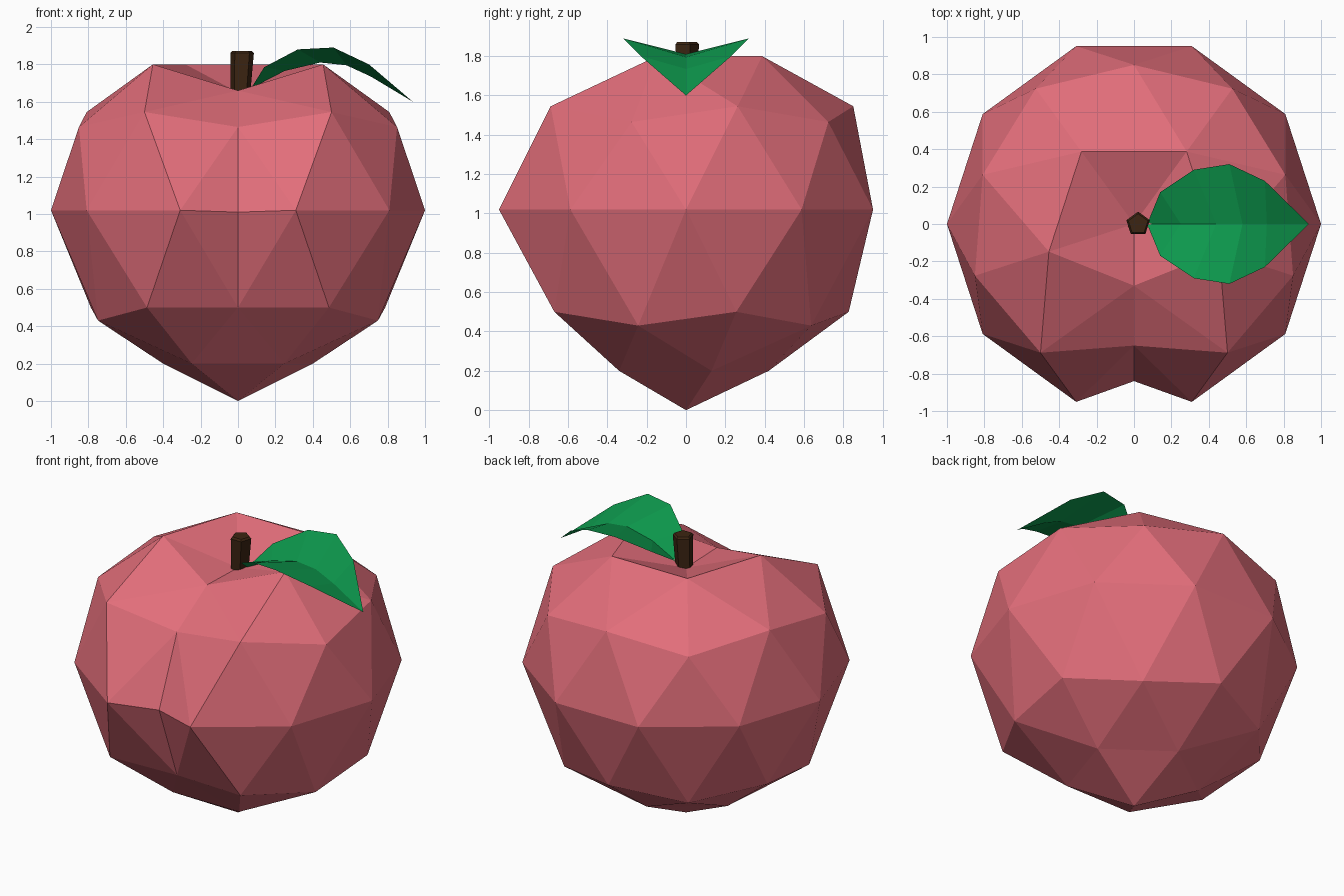
import bpy, bmesh, math
from mathutils import Matrix, Vector

if "Cube" in bpy.data.objects:
    bpy.data.objects.remove(bpy.data.objects["Cube"])


def material(name, rgb):
    m = bpy.data.materials.new(name)
    m.diffuse_color = (*rgb, 1)
    m.use_nodes = True
    m.node_tree.nodes["Principled BSDF"].inputs["Base Color"].default_value = m.diffuse_color
    return m


def add_object(name, bm, mat):
    me = bpy.data.meshes.new(name)
    bm.to_mesh(me)
    bm.free()
    me.materials.append(mat)
    ob = bpy.data.objects.new(name, me)
    bpy.context.collection.objects.link(ob)
    return ob


red = material("fruit_red", (0.76, 0.155, 0.195))
green = material("leaf_green", (0.004, 0.32, 0.075))
brown = material("stem_brown", (0.045, 0.018, 0.006))

# Fruit: low icosphere, reshaped ring by ring
bm = bmesh.new()
bmesh.ops.create_icosphere(bm, subdivisions=2, radius=1.0)
bmesh.ops.rotate(bm, verts=bm.verts, matrix=Matrix.Rotation(-math.pi / 2, 3, 'Z'))

# Split the front equator edge so the groove can run through it
edge = next(e for e in bm.edges
            if all(abs(v.co.z) < 0.01 and v.co.y < -0.9 for v in e.verts))
bmesh.ops.subdivide_edges(bm, edges=[edge], cuts=1)
bmesh.ops.triangulate(bm, faces=[f for f in bm.faces if len(f.verts) > 3])

# original height -> (new height, radial scale)
rings = [(1, 1.65, 1), (0.851, 1.80, 0.91), (0.526, 1.545, 1), (0.447, 1.465, 1),
         (0, 1.02, 1), (-0.447, 0.50, 0.925), (-0.526, 0.43, 0.925),
         (-0.851, 0.20, 0.80), (-1, 0, 1)]
# front groove: original height -> (y, z)
groove = {0.851: (-0.33, 1.66), 0.447: (-0.65, 1.465),
          0: (-0.84, 1.01), -0.526: (-0.65, 0.50)}
for v in bm.verts:
    key, z, s = min(rings, key=lambda r: abs(r[0] - v.co.z))
    if abs(v.co.x) < 0.01 and v.co.y < -0.1 and key in groove:
        v.co = (0, *groove[key])
    else:
        v.co = (v.co.x * s, v.co.y * s, z)
bmesh.ops.recalc_face_normals(bm, faces=bm.faces)
add_object("fruit", bm, red)

# Stem: slightly leaning five-sided peg with a small bevelled top
bm = bmesh.new()
loops = []
for x, z, r in [(0.012, 1.63, 0.055), (0.022, 1.86, 0.066), (0.022, 1.872, 0.055)]:
    loops.append([bm.verts.new((x + r * math.cos(a), r * math.sin(a), z))
                  for a in (math.pi / 2 + i * math.tau / 5 for i in range(5))])
for a, b in zip(loops, loops[1:]):
    for i in range(5):
        j = (i + 1) % 5
        bm.faces.new((a[i], a[j], b[j], b[i]))
bm.faces.new(loops[-1])
bm.faces.new(loops[0][::-1])
add_object("stem", bm, brown)

# Leaf: arched sheet folded along its midrib
midrib = [(0.25, 1.765), (0.44, 1.81), (0.58, 1.795), (0.71, 1.735)]
rim = [(0.14, 0.17, 1.785), (0.32, 0.29, 1.88), (0.51, 0.32, 1.89), (0.70, 0.23, 1.80)]
bm = bmesh.new()
base = bm.verts.new((0.07, 0, 1.672))
tip = bm.verts.new((0.935, 0, 1.60))
mid = [bm.verts.new((x, 0, z)) for x, z in midrib]
for side in (-1, 1):
    out = [bm.verts.new((x, side * y, z)) for x, y, z in rim]
    polys = [(base, out[0], mid[0]), (mid[-1], out[-1], tip)]
    polys += [(mid[i], out[i], out[i + 1], mid[i + 1]) for i in range(3)]
    for p in polys:
        f = bm.faces.new(p)
        f.normal_update()
        if f.normal.z < 0:
            f.normal_flip()
add_object("leaf", bm, green)
